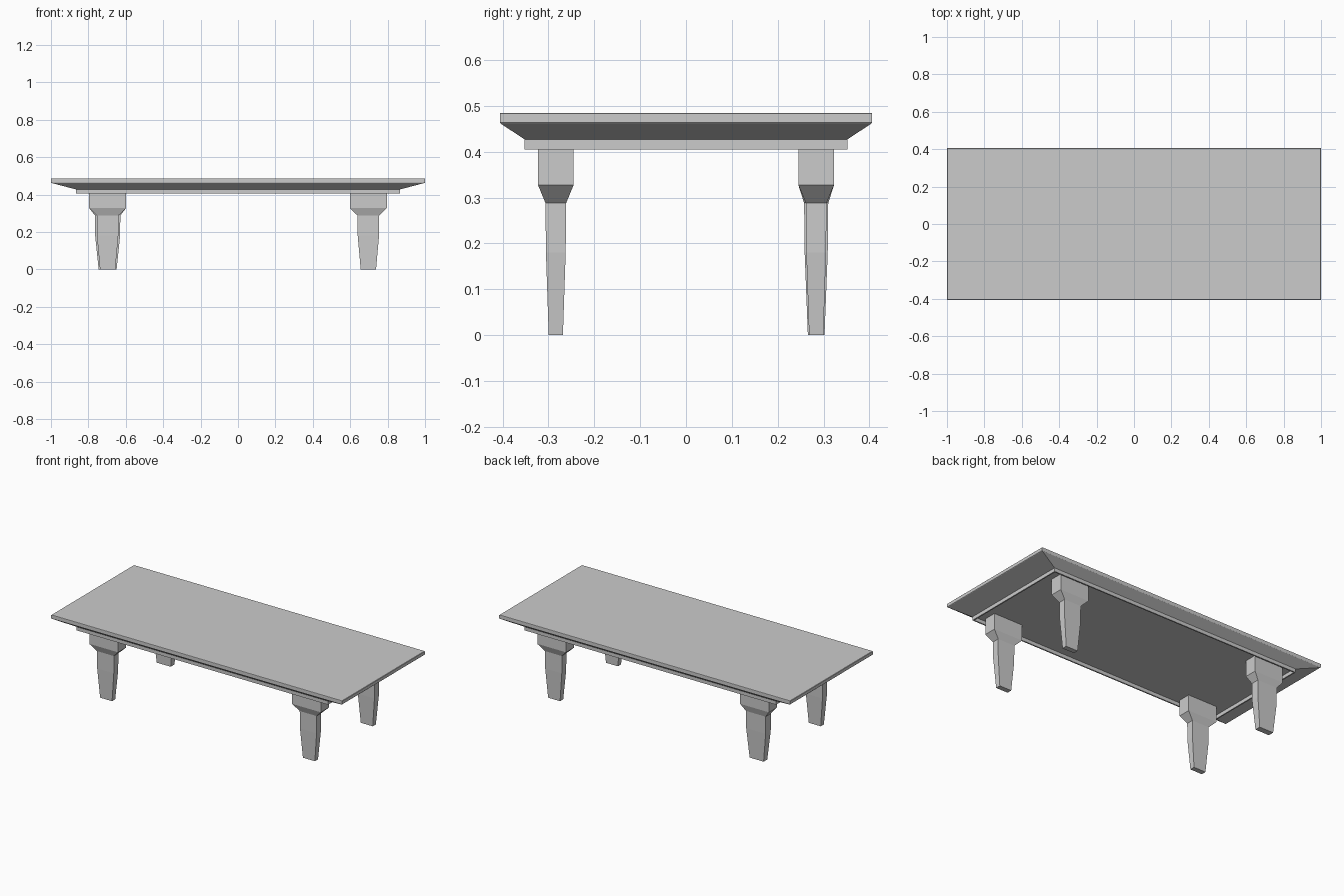
import bpy

if "Cube" in bpy.data.objects:
    bpy.data.objects.remove(bpy.data.objects["Cube"])


def loft(name, rings, centre=(0, 0)):
    """Closed solid through rectangular rings (half x, half y, z)."""
    cx, cy = centre
    verts, faces = [], []
    for hx, hy, z in rings:
        verts += [(cx + sx * hx, cy + sy * hy, z)
                  for sx, sy in ((-1, -1), (1, -1), (1, 1), (-1, 1))]
    for r in range(len(rings) - 1):
        for i in range(4):
            j = (i + 1) % 4
            a, b = r * 4, r * 4 + 4
            faces.append((a + i, a + j, b + j, b + i))
    last = len(verts) - 4
    faces += [(3, 2, 1, 0), tuple(range(last, last + 4))]
    mesh = bpy.data.meshes.new(name)
    mesh.from_pydata(verts, [], faces)
    obj = bpy.data.objects.new(name, mesh)
    bpy.context.collection.objects.link(obj)
    return obj


# Table top: recessed underside, thin apron, sloped moulding, flat slab
loft("table_top", [
    (0.857, 0.344, 0.427),
    (0.857, 0.344, 0.405),
    (0.865, 0.352, 0.405),
    (0.865, 0.352, 0.427),
    (0.998, 0.405, 0.462),
    (1.0, 0.406, 0.464),
    (1.0, 0.406, 0.483),
    (0.998, 0.405, 0.485),
])

# Legs: square block, chamfered neck, tapered shaft (back left is a bit thicker)
for side, sx in (("left", -1), ("right", 1)):
    for end, sy in (("front", -1), ("back", 1)):
        k = 1.17 if (side, end) == ("left", "back") else 1.0
        loft(f"{end}_{side}_leg", [
            (0.041 * k, 0.0155 * k, 0.0),
            (0.057 * k, 0.0215 * k, 0.18),
            (0.058 * k, 0.0225 * k, 0.288),
            (0.099, 0.039, 0.328),
            (0.099, 0.039, 0.427),
        ], (sx * 0.697, sy * 0.284))
